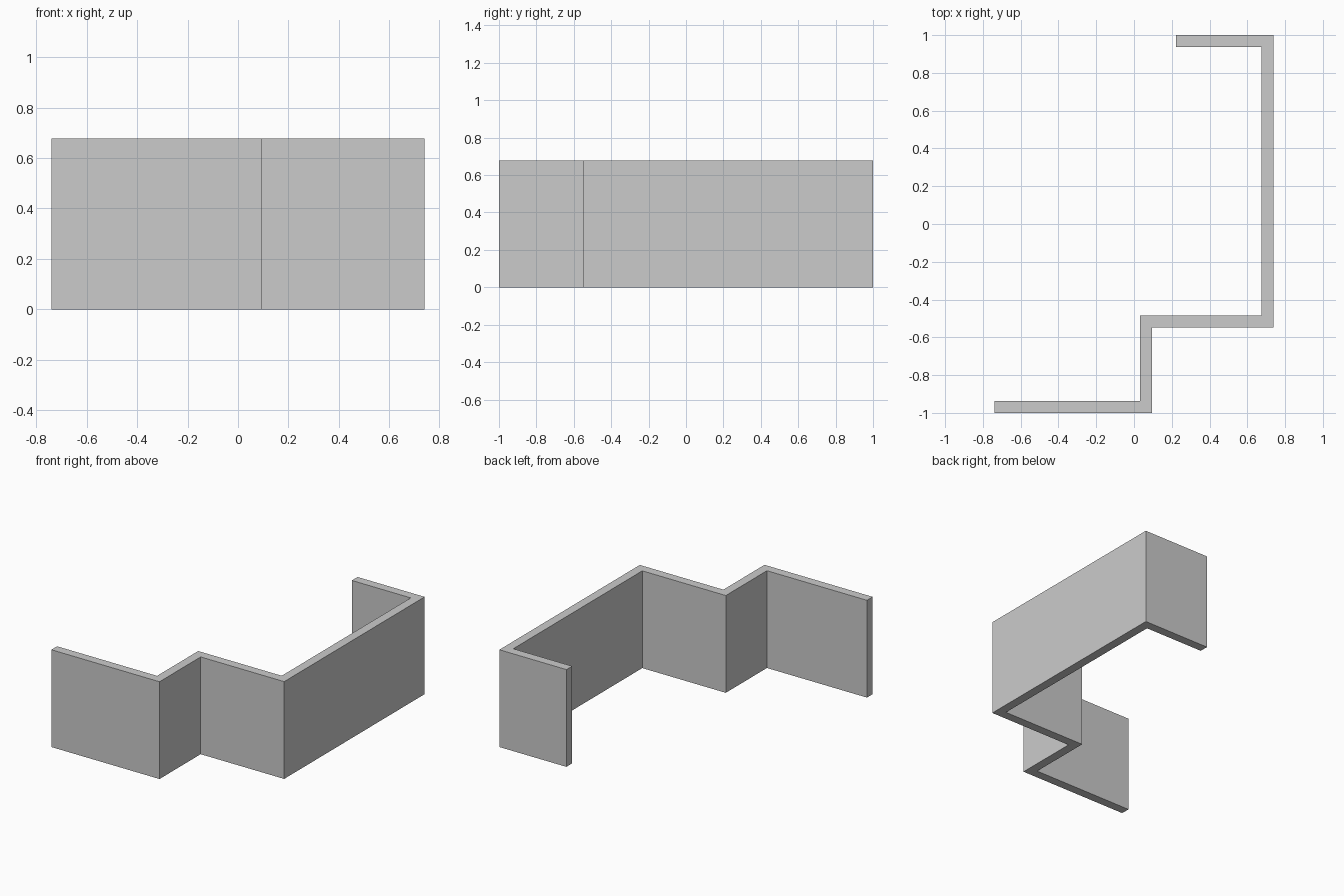
import bpy, bmesh

if "Cube" in bpy.data.objects:
    bpy.data.objects.remove(bpy.data.objects["Cube"])

HEIGHT = 0.678
T = 0.063  # wall thickness

# One material for the whole wall
grey = bpy.data.materials.new("light grey")
grey.diffuse_color = (0.6, 0.6, 0.6, 1)
grey.use_nodes = True
grey.node_tree.nodes["Principled BSDF"].inputs["Base Color"].default_value = grey.diffuse_color

# Floor plan of the folded wall, counter-clockwise
X, STEP_X, STEP_Y = 0.739, 0.095, -0.547
plan = [
    (-X, -1), (STEP_X, -1), (STEP_X, STEP_Y), (X, STEP_Y),
    (X, 1), (0.222, 1), (0.222, 1 - T), (X - T, 1 - T),
    (X - T, STEP_Y + T), (STEP_X - T, STEP_Y + T),
    (STEP_X - T, -1 + T), (-X, -1 + T),
]

# Extrude the plan upward
bm = bmesh.new()
base = bm.faces.new([bm.verts.new((x, y, 0)) for x, y in plan])
top = bmesh.ops.extrude_face_region(bm, geom=[base], use_keep_orig=True)
bmesh.ops.translate(bm, vec=(0, 0, HEIGHT),
                    verts=[v for v in top["geom"] if isinstance(v, bmesh.types.BMVert)])
bmesh.ops.recalc_face_normals(bm, faces=bm.faces)
mesh = bpy.data.meshes.new("folded_wall")
bm.to_mesh(mesh)
bm.free()
mesh.materials.append(grey)
bpy.context.collection.objects.link(bpy.data.objects.new("folded_wall", mesh))
